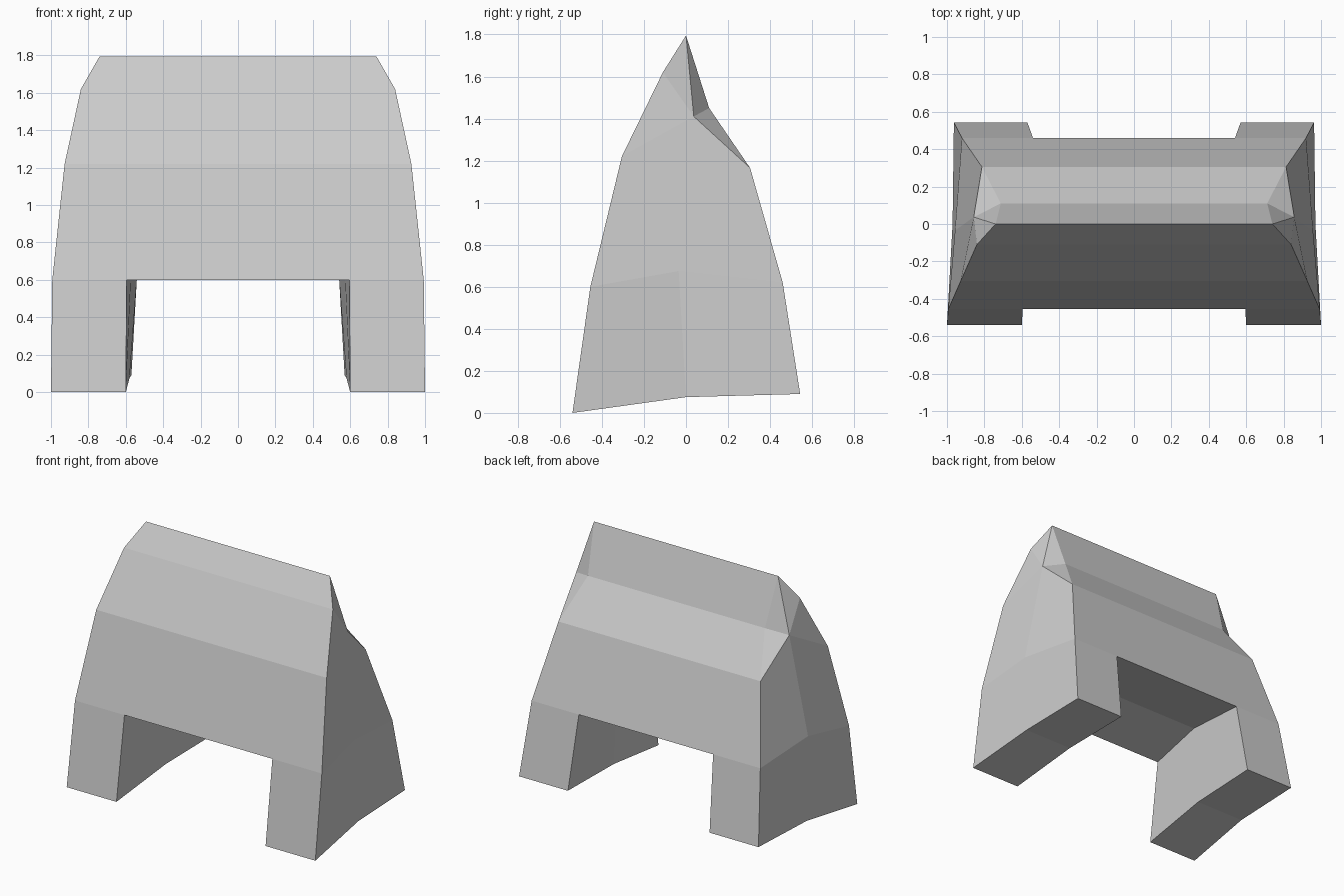
import bpy, bmesh

if "Cube" in bpy.data.objects:
    bpy.data.objects.remove(bpy.data.objects["Cube"])

# Profile stations: outer half width, y, z
OUTER = {
    "f0": (1.0, -0.54, 0.0), "f1": (0.993, -0.455, 0.6), "f2": (0.927, -0.305, 1.22),
    "f3": (0.84, -0.11, 1.62), "ridge": (0.74, 0.0, 1.795),
    "m0": (0.97, 0.0, 0.075), "m1": (0.957, -0.035, 0.675), "m2": (0.857, 0.037, 1.41),
    "b0": (0.963, 0.543, 0.09), "b1": (0.92, 0.46, 0.62), "b2": (0.813, 0.305, 1.165),
    "b3": (0.712, 0.11, 1.45),
}
# Half width of the gap between the legs
INNER = {"f0": 0.6, "f1": 0.595, "m0": 0.58, "m1": 0.57, "b0": 0.57, "b1": 0.54}

grey = bpy.data.materials.new("grey")
grey.diffuse_color = (0.6, 0.6, 0.6, 1)
grey.use_nodes = True
grey.node_tree.nodes["Principled BSDF"].inputs["Base Color"].default_value = grey.diffuse_color

bm = bmesh.new()
sides = []
for s in (-1, 1):
    o = {k: bm.verts.new((s * x, y, z)) for k, (x, y, z) in OUTER.items()}
    i = {k: bm.verts.new((s * x, *OUTER[k][1:])) for k, x in INNER.items()}
    sides.append((o, i))
    # Flank and top shoulders
    for keys in ("f0 f1 m1 m0", "m0 m1 b1 b0", "f1 f2 m2 m1", "m1 m2 b2 b1",
                 "f2 f3 m2", "f3 ridge m2", "ridge b3 m2", "b3 b2 m2"):
        bm.faces.new([o[k] for k in keys.split()])
    # Inner leg walls
    for keys in ("f0 f1 m1 m0", "m0 m1 b1 b0"):
        bm.faces.new([i[k] for k in keys.split()])
    # Leg fronts, backs and undersides
    for a, b in ("f0 f1".split(), "b0 b1".split(), "f0 m0".split(), "m0 b0".split()):
        bm.faces.new((o[a], o[b], i[b], i[a]))

# Panels spanning the full width
(lo, li), (ro, ri) = sides
for a, b in (("f2", "f3"), ("f3", "ridge"), ("ridge", "b3"), ("b3", "b2")):
    bm.faces.new((lo[a], ro[a], ro[b], lo[b]))
for a, b in (("f1", "f2"), ("b1", "b2")):
    bm.faces.new((lo[a], li[a], ri[a], ro[a], ro[b], lo[b]))

# Ceiling of the gap
for a, b in (("f1", "m1"), ("m1", "b1")):
    bm.faces.new((li[a], ri[a], ri[b], li[b]))

bmesh.ops.recalc_face_normals(bm, faces=bm.faces)
mesh = bpy.data.meshes.new("arched_body")
bm.to_mesh(mesh)
bm.free()
mesh.materials.append(grey)
body = bpy.data.objects.new("arched_body", mesh)
bpy.context.collection.objects.link(body)
